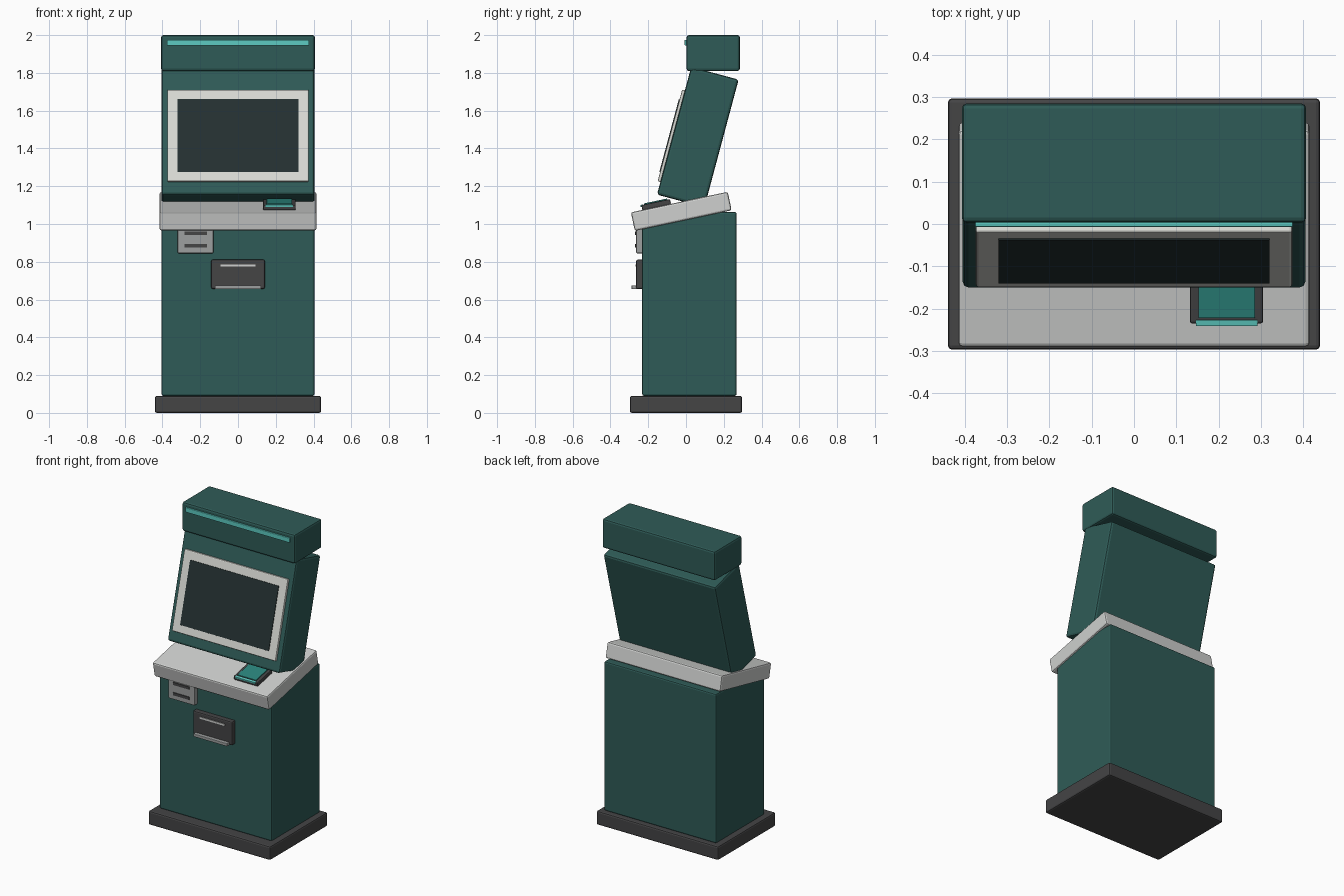
import bpy
import bmesh
from math import radians
from mathutils import Matrix, Vector

cube = bpy.data.objects.get("Cube")
if cube:
    bpy.data.objects.remove(cube, do_unlink=True)


def material(name, r, g, b):
    m = bpy.data.materials.new(name)
    m.use_nodes = True
    m.diffuse_color = (r, g, b, 1)
    m.node_tree.nodes["Principled BSDF"].inputs["Base Color"].default_value = (r, g, b, 1)
    return m


GREEN = material("deep green", 0.028, 0.105, 0.095)
CHARCOAL = material("charcoal", 0.058, 0.058, 0.060)
WHITE = material("off white", 0.70, 0.71, 0.67)
COUNTER = material("pale grey", 0.62, 0.63, 0.62)
GREY = material("mid grey", 0.34, 0.35, 0.35)
GLASS = material("dark glass", 0.018, 0.030, 0.031)
CYAN = material("light cyan", 0.11, 0.60, 0.54)
TEAL = material("teal", 0.024, 0.23, 0.20)

UPRIGHT = Matrix.Identity(4)


def tilted(y, z, degrees):
    """Frame leaning about the x axis around a centre point."""
    return Matrix.Translation((0, y, z)) @ Matrix.Rotation(radians(degrees), 4, 'X')


def box(name, mat, x, y, z, bevel=0.0, frame=UPRIGHT):
    """Box from (low, high) ranges on each axis of its frame, with softened edges."""
    low, high = (Vector(p) for p in zip(x, y, z))
    bm = bmesh.new()
    bmesh.ops.create_cube(bm, size=1)
    bmesh.ops.scale(bm, vec=high - low, verts=bm.verts)
    if bevel:
        bmesh.ops.bevel(bm, geom=bm.edges[:], offset=bevel, segments=2,
                        profile=0.5, affect='EDGES')
    mesh = bpy.data.meshes.new(name)
    bm.to_mesh(mesh)
    bm.free()
    mesh.materials.append(mat)
    ob = bpy.data.objects.new(name, mesh)
    ob.matrix_world = frame @ Matrix.Translation((low + high) / 2)
    bpy.context.collection.objects.link(ob)
    return ob


def span(half):
    return (-half, half)


# Plinth, cabinet and header
box("plinth", CHARCOAL, span(0.44), (-0.297, 0.297), (0, 0.09), 0.01)
box("cabinet", GREEN, span(0.405), (-0.232, 0.268), (0.09, 1.064), 0.01)
box("header", GREEN, span(0.407), (0.003, 0.285), (1.81, 2.0), 0.012)
box("header_light", CYAN, span(0.376), (-0.007, 0.01), (1.945, 1.975), 0.003)

# Sloping counter
counter = tilted(-0.025, 1.067, 12)
box("counter", COUNTER, span(0.415), span(0.262), span(0.05), 0.01, counter)

# Card reader resting on the counter
box("reader_base", CHARCOAL, (0.132, 0.305), (-0.20, -0.045), (0.048, 0.076), 0.006, counter)
box("reader_pad", TEAL, (0.152, 0.286), (-0.185, -0.06), (0.074, 0.082), 0.002, counter)
box("reader_light", CYAN, (0.146, 0.292), (-0.205, -0.19), (0.066, 0.078), 0.002, counter)

# Leaning display housing with bezel and glass
display = tilted(0.0625, 1.46, -15)
box("display_housing", GREEN, span(0.405), span(0.13), span(0.35), 0.014, display)
box("display_bezel", WHITE, span(0.374), (-0.145, -0.12), (-0.281, 0.222), 0.006, display)
box("display_glass", GLASS, span(0.32), (-0.149, -0.14), (-0.231, 0.168), 0.001, display)

# Slot panel under the counter
box("slot_panel", GREY, (-0.32, -0.13), (-0.264, -0.225), (0.845, 0.985), 0.006)
for i, z in enumerate((0.885, 0.952)):
    box(f"slot_{i + 1}", CHARCOAL, (-0.282, -0.165), (-0.269, -0.26), (z - 0.009, z + 0.009))

# Ticket dispenser
box("dispenser", CHARCOAL, span(0.142), (-0.264, -0.225), (0.657, 0.811), 0.008)
box("dispenser_slit", COUNTER, span(0.092), (-0.268, -0.26), (0.774, 0.786))
box("dispenser_lip", GREY, span(0.122), (-0.288, -0.255), (0.656, 0.675), 0.003)
